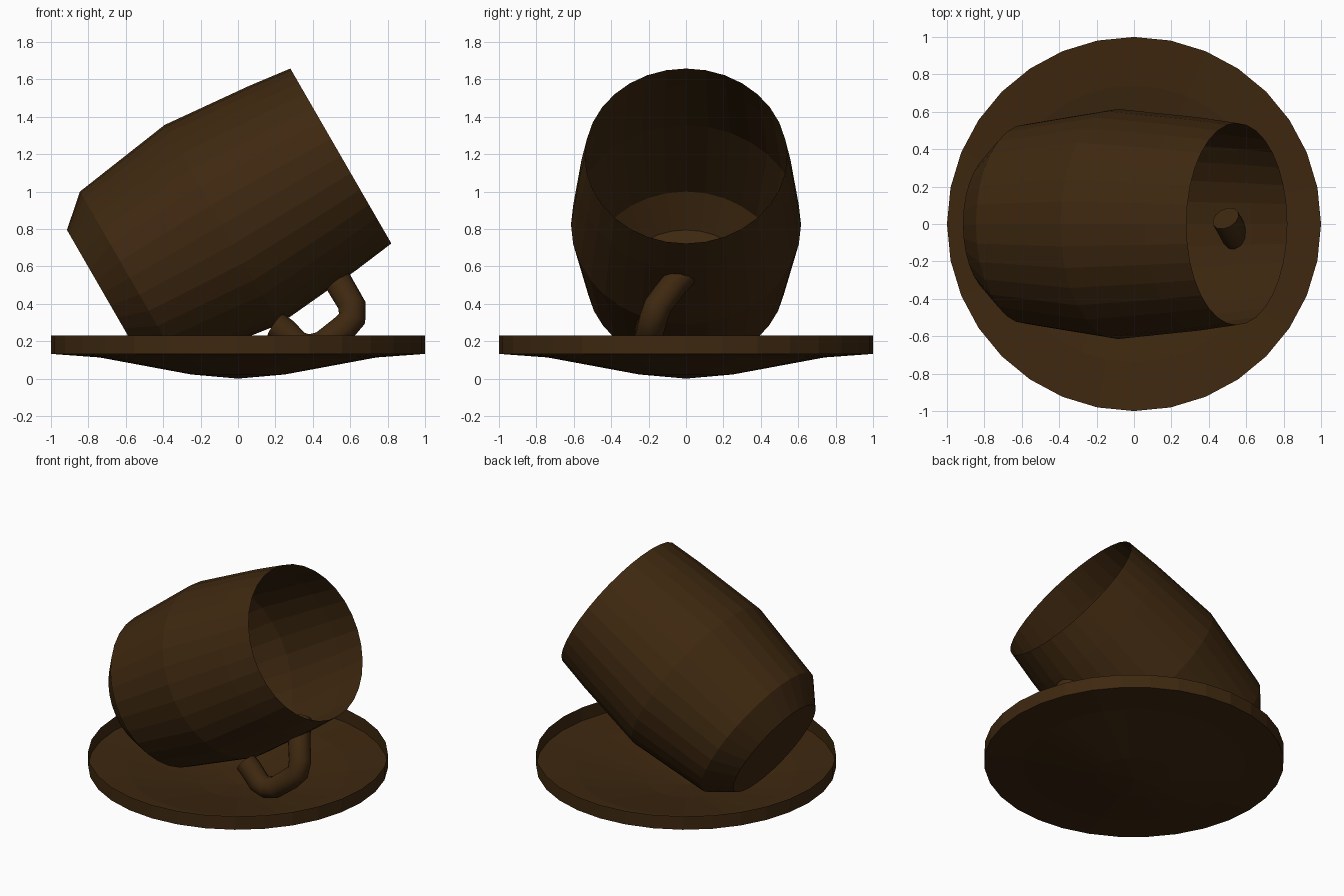
import bpy
import bmesh
import math
from mathutils import Matrix

cube = bpy.data.objects.get("Cube")
if cube:
    bpy.data.objects.remove(cube, do_unlink=True)

SIDES = 32

# Single dark glaze shared by every part
glaze = bpy.data.materials.new("dark_brown_glaze")
glaze.use_nodes = True
colour = (0.048, 0.021, 0.005, 1.0)
glaze.diffuse_color = colour
glaze.node_tree.nodes["Principled BSDF"].inputs["Base Color"].default_value = colour


def lathe(name, profile, matrix=Matrix.Identity(4)):
    """Spin (radius, height) points into a thin shell; the first point is the pole."""
    bm = bmesh.new()
    pole = bm.verts.new((0, 0, profile[0][1]))
    rings = []
    for radius, height in profile[1:]:
        angles = [2 * math.pi * i / SIDES for i in range(SIDES)]
        rings.append([bm.verts.new((radius * math.cos(a), radius * math.sin(a), height))
                      for a in angles])
    for i in range(SIDES):
        j = (i + 1) % SIDES
        bm.faces.new((pole, rings[0][j], rings[0][i]))
        for low, high in zip(rings, rings[1:]):
            bm.faces.new((low[i], low[j], high[j], high[i]))
    mesh = bpy.data.meshes.new(name)
    bm.to_mesh(mesh)
    bm.free()
    mesh.transform(matrix)
    mesh.materials.append(glaze)
    obj = bpy.data.objects.new(name, mesh)
    bpy.context.collection.objects.link(obj)
    return obj


# Shallow saucer with an upright lip
lathe("saucer", [(0, 0), (0.25, 0.022), (0.74, 0.113), (1.0, 0.132), (1.0, 0.23)])

# Cup lying tilted on the saucer, heights measured back from the rim
tilt = Matrix.Translation((0.55, 0, 1.19)) @ Matrix.Rotation(math.radians(60), 4, "Y")
lathe("cup", [(0, -1.466), (0.39, -1.466), (0.533, -1.303), (0.615, -0.734),
              (0.57, -0.237), (0.54, 0)], tilt)

# Looped handle under the cup, its ends sunk into the wall
path = [(0.49, 0.03, 0.6), (0.54, -0.06, 0.51), (0.61, -0.15, 0.39), (0.61, -0.175, 0.32),
        (0.56, -0.19, 0.265), (0.45, -0.21, 0.18), (0.38, -0.215, 0.163),
        (0.32, -0.21, 0.18), (0.25, -0.2, 0.25), (0.2, -0.19, 0.285)]
curve = bpy.data.curves.new("handle", "CURVE")
curve.dimensions = "3D"
curve.bevel_depth = 0.075
curve.bevel_resolution = 4
curve.use_fill_caps = True
spline = curve.splines.new("POLY")
spline.points.add(len(path) - 1)
for point, place in zip(spline.points, path):
    point.co = (*place, 1)
curve.materials.append(glaze)
handle = bpy.data.objects.new("handle", curve)
bpy.context.collection.objects.link(handle)
bpy.ops.object.select_all(action="DESELECT")
handle.select_set(True)
bpy.context.view_layer.objects.active = handle
bpy.ops.object.convert(target="MESH")
bpy.ops.object.shade_smooth_by_angle(angle=math.radians(40))
